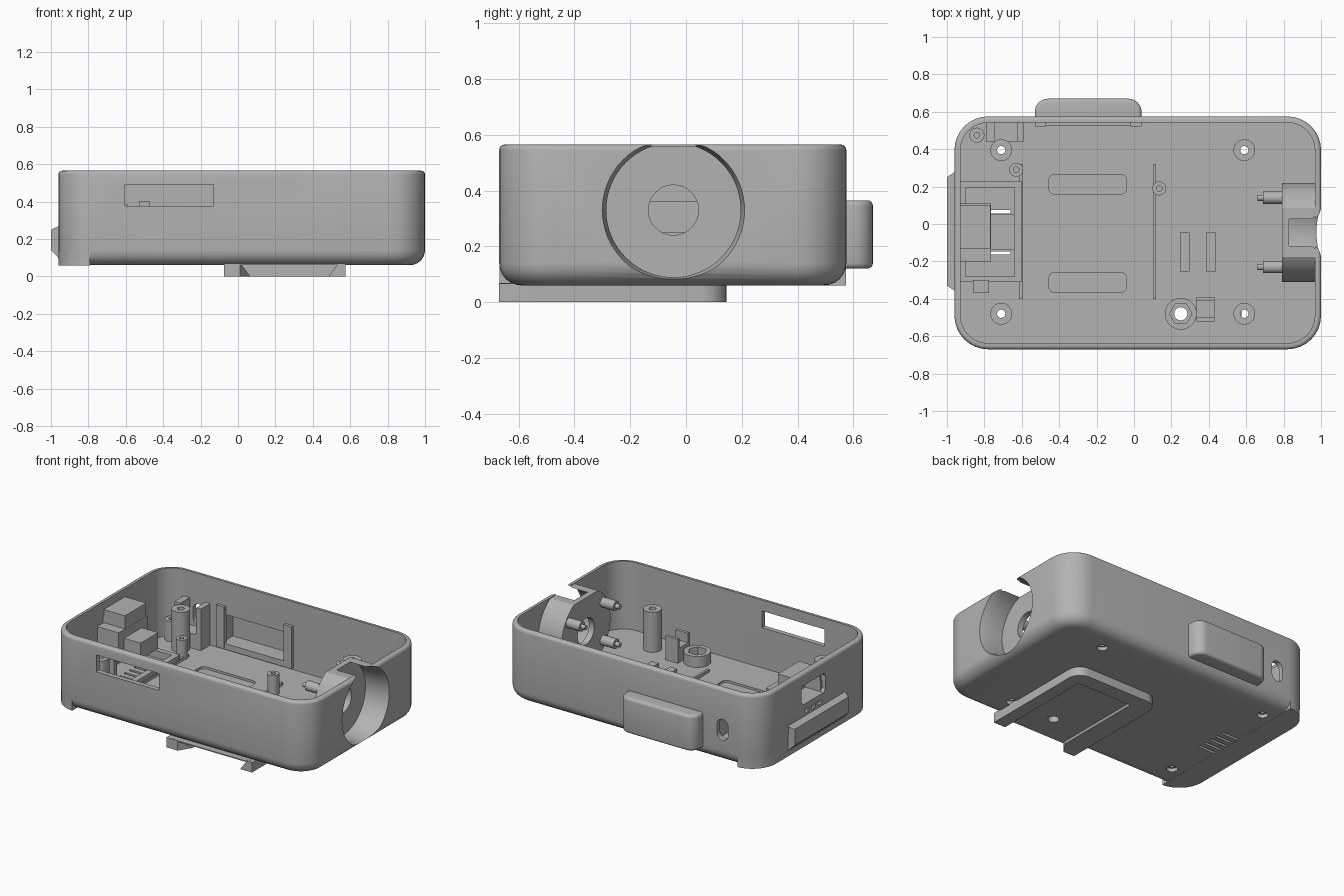
import bpy, bmesh, math
from mathutils import Vector

if "Cube" in bpy.data.objects:
    bpy.data.objects.remove(bpy.data.objects["Cube"], do_unlink=True)

grey = bpy.data.materials.new("matte_grey")
grey.use_nodes = True
grey.diffuse_color = (0.45, 0.45, 0.45, 1)
grey.node_tree.nodes["Principled BSDF"].inputs["Base Color"].default_value = grey.diffuse_color
parts = []


def skin(name, rings, closed=False):
    """Solid skinned over equal rings, capped or closed on itself."""
    bm = bmesh.new()
    vs = [[bm.verts.new(p) for p in ring] for ring in rings]
    n = len(vs[0])
    pairs = list(zip(vs, vs[1:])) + ([(vs[-1], vs[0])] if closed else [])
    for a, b in pairs:
        for i in range(n):
            j = (i + 1) % n
            bm.faces.new((a[i], a[j], b[j], b[i]))
    if not closed:
        bm.faces.new(vs[0])
        bm.faces.new(vs[-1])
    bmesh.ops.recalc_face_normals(bm, faces=bm.faces)
    me = bpy.data.meshes.new(name)
    bm.to_mesh(me)
    bm.free()
    me.materials.append(grey)
    ob = bpy.data.objects.new(name, me)
    bpy.context.collection.objects.link(ob)
    parts.append(ob)
    return ob


def box(name, x0, x1, y0, y1, z0, z1):
    return skin(name, [[(x0, y0, z), (x1, y0, z), (x1, y1, z), (x0, y1, z)] for z in (z0, z1)])


def loft(name, x0, x1, y0, y1, r, levels, seg=8):
    """Rounded rectangle stacked through (height, inset) levels."""
    rings = []
    for z, d in levels:
        ring = []
        corners = [(x1 - r, y1 - r), (x0 + r, y1 - r), (x0 + r, y0 + r), (x1 - r, y0 + r)]
        for k, (cx, cy) in enumerate(corners):
            for i in range(seg + 1):
                a = math.pi / 2 * (k + i / seg)
                ring.append((cx + (r - d) * math.cos(a), cy + (r - d) * math.sin(a), z))
        rings.append(ring)
    return skin(name, rings)


def turn(name, profile, cx, cy, cz=0, axis="Z", seg=32, closed=False):
    """Revolve (radius, height) points around the z or x axis."""
    rings = []
    for r, h in profile:
        ring = []
        for i in range(seg):
            a = 2 * math.pi * i / seg
            p = (r * math.cos(a), r * math.sin(a))
            off = (p[0], p[1], h) if axis == "Z" else (h, p[0], p[1])
            ring.append(Vector((cx, cy, cz)) + Vector(off))
        rings.append(ring)
    return skin(name, rings, closed)


def tube(name, x, y, r, hole, z0, z1):
    return turn(name, [(r, z0), (r, z1), (hole, z1), (hole, z0)], x, y, closed=True)


def boolean(target, op, *tools):
    for tool in tools:
        mod = target.modifiers.new("bool", "BOOLEAN")
        mod.operation, mod.solver, mod.object = op, "EXACT", tool
        bpy.context.view_layer.objects.active = target
        bpy.ops.object.modifier_apply(modifier=mod.name)
        parts.remove(tool)
        bpy.data.objects.remove(tool, do_unlink=True)


def arc(z, r, a0, a1, n=6):
    """Fillet levels: quarter round centred at height z."""
    angles = [math.radians(a0 + (a1 - a0) * i / n) for i in range(n + 1)]
    return [(z + r * math.sin(a), r - r * math.cos(a)) for a in angles]


X0, X1, Y0, Y1 = -0.96, 1.0, -0.67, 0.575
FLOOR, TOP = 0.10, 0.565
CY, CZ = -0.045, 0.33

# Shell with rounded lower edge, square end foot, side bump and end ridge
shell = loft("case_shell", X0, X1, Y0, Y1, 0.18, arc(0.14, 0.08, -90, 0) + arc(TOP - 0.02, 0.02, 0, 90, 4))
foot = loft("foot", X0, X1, Y0, Y1, 0.18, [(0.059, 0.001), (0.16, 0.001)])
boolean(foot, "DIFFERENCE", box("trim", -0.79, 1.2, -1, 1, 0, 0.4))
ridge_profile = [(-0.9, 0.062), (-0.925, 0.062), (-1.0, 0.14), (-1.0, 0.25), (-0.955, 0.27), (-0.9, 0.27)]
ridge = skin("ridge", [[(x, y + (s * 0.03 if x < -0.99 else 0), z) for x, z in ridge_profile]
                       for y, s in ((-0.36, 1), (0.28, -1))])
bump = loft("bump", -0.53, 0.04, 0.4, 0.67, 0.07, arc(0.14, 0.02, -90, 0, 4) + arc(0.345, 0.02, 0, 90, 4))
boolean(shell, "UNION", foot, ridge, bump)

# Open interior, and the pocket behind the bump
boolean(shell, "DIFFERENCE",
        loft("cavity", X0 + 0.033, X1 - 0.033, Y0 + 0.033, Y1 - 0.033, 0.147, [(FLOOR, 0), (0.8, 0)]),
        box("pocket", -0.49, 0.0, 0.5, 0.645, 0.15, 0.34))

# Round cup in the end wall
cup = turn("cup", [(0.265, 0.79), (0.265, 0.97)], 0, CY, CZ, "X", 64)
boolean(cup, "INTERSECT", box("cup_limit", 0.5, 1.2, -0.5, 0.5, 0.085, 0.56))
boolean(shell, "UNION", cup)
boolean(shell, "DIFFERENCE",
        turn("bore", [(0.241, 0.83), (0.241, 0.95), (0.255, 1.0), (0.269, 1.05)], 0, CY, CZ, "X", 64),
        turn("cup_hole", [(0.09, 0.7), (0.09, 0.9)], 0, CY, CZ, "X"))

# Openings in the walls
boolean(shell, "DIFFERENCE", box("front_window", -0.605, -0.13, -0.8, -0.6, 0.375, 0.49))
side_slot = [[(-0.68 + 0.042 * math.cos(a), y, 0.285 + 0.042 * math.sin(a) + (0.03 if math.sin(a) > 0 else -0.03))
              for a in [math.tau * (i + 0.5) / 20 for i in range(20)]] for y in (0.5, 0.62)]
port = [(-0.14, 0.37), (-0.12, 0.35), (0.10, 0.35), (0.12, 0.37), (0.12, 0.46), (0.10, 0.48), (-0.12, 0.48), (-0.14, 0.46)]
boolean(shell, "DIFFERENCE", skin("side_slot", side_slot),
        skin("port", [[(x, y, z) for y, z in port] for x in (-1.1, -0.9)]))
for y in (-0.08, -0.01, 0.06):
    boolean(shell, "DIFFERENCE", box("light_hole", -1.1, -0.9, y - 0.02, y + 0.02, 0.285, 0.31))

# Holes, vents and shallow recesses in the floor
posts = [(x, y) for x in (-0.71, 0.59) for y in (-0.48, 0.395)]
for x, y in posts:
    boolean(shell, "DIFFERENCE",
            turn("screw_hole", [(0.035, 0), (0.035, 0.085), (0.022, 0.085), (0.022, 0.2)], x, y))
for i in range(5):
    y = CY + (i - 2) * 0.055
    boolean(shell, "DIFFERENCE", box("vent", -0.79, -0.66, y - 0.009, y + 0.009, 0, 0.2))
for y in (-0.365, 0.16):
    boolean(shell, "DIFFERENCE", loft("recess", -0.455, -0.04, y, y + 0.105, 0.03, [(0.085, 0), (0.2, 0)], 4))

# Sliding mount below, open to the front with a dovetail channel
mount = loft("mount_rail", -0.075, 0.575, -0.67, 0.145, 0.09, [(0, 0), (0.068, 0)])
front_fill = box("rail_ends", -0.075, 0.575, -0.67, -0.55, 0.0005, 0.0675)
boolean(mount, "UNION", front_fill)
channel = [(0.08, -0.02), (0.47, -0.02), (0.53, 0.061), (0.02, 0.061)]
boolean(mount, "DIFFERENCE", skin("channel", [[(x, y, z) for x, z in channel] for y in (-0.8, 0.04)]))
for side in (-1, 1):
    wedge = [(0.25 + side * 0.1, -0.75), (0.25 + side * 0.29, -0.75), (0.25 + side * 0.15, -0.53), (0.25 + side * 0.1, -0.53)]
    boolean(mount, "DIFFERENCE", skin("flare", [[(x, y, z) for x, y in wedge] for z in (-0.1, 0.061)]))
boolean(mount, "DIFFERENCE", turn("bolt_hole", [(0.035, -0.1), (0.035, 0.2)], 0.25, -0.48))
boolean(shell, "DIFFERENCE", turn("bolt_hole", [(0.035, 0), (0.035, 0.2)], 0.25, -0.48))

# Standing posts and bolt socket
for x, y in posts:
    tube("board_post", x, y, 0.058, 0.022, 0.095, 0.375)
for x, y in ((-0.63, 0.29), (0.135, 0.19)):
    tube("small_post", x, y, 0.037, 0.015, 0.095, 0.235)
tube("corner_post", -0.84, 0.475, 0.04, 0.015, 0.095, 0.24)
socket = tube("bolt_socket", 0.25, -0.48, 0.085, 0.035, 0.095, 0.175)
boolean(socket, "DIFFERENCE", turn("hex", [(0.06, 0.11), (0.06, 0.3)], 0.25, -0.48, seg=6))
box("socket_block", 0.335, 0.43, -0.52, -0.39, 0.095, 0.2)
box("socket_block_back", 0.335, 0.43, -0.41, -0.39, 0.095, 0.265)
box("socket_block_front", 0.335, 0.43, -0.52, -0.5, 0.095, 0.265)

# Pins on the inner face of the cup
for y in (-0.23, 0.14):
    for z in (0.2, 0.46):
        turn("cup_pin", [(0.033, 0.795), (0.033, 0.69), (0.016, 0.69), (0.016, 0.66)], 0, y, z, "X", 20)

# Floor ribs
for x in (-0.605, 0.11):
    box("floor_rib", x - 0.008, x + 0.008, -0.4, 0.32, 0.095, 0.12)
for x in (0.245, 0.385):
    box("support_bar", x, x + 0.052, -0.255, -0.045, 0.095, 0.14)

# Connector housing with tray
tray = box("connector_tray", -0.93, -0.6, -0.31, 0.23, 0.095, 0.15)
boolean(tray, "DIFFERENCE", box("tray_well", -0.9, -0.64, -0.28, 0.195, 0.0, 0.3))
box("tray_tab", -0.86, -0.775, -0.37, -0.3, 0.095, 0.2)
housing = box("connector_housing", -0.935, -0.765, -0.2, 0.11, 0.22, 0.42)
boolean(housing, "UNION", box("housing_top", -0.934, -0.766, -0.13, 0.10, 0.3, 0.51))
boolean(housing, "DIFFERENCE", box("housing_mouth", -1, -0.82, -0.12, 0.09, 0.35, 0.48))
box("housing_nose", -0.77, -0.64, -0.14, 0.05, 0.25, 0.36)
for y in (-0.2, 0.08):
    box("housing_leg", -0.93, -0.8, y, y + 0.03, 0.095, 0.25)

# Jack holder behind the side slot
holder = box("jack_holder", -0.79, -0.59, 0.44, 0.548, 0.095, 0.385)
boolean(holder, "DIFFERENCE", box("jack_gap", -0.745, -0.625, 0.4, 0.6, 0.2, 0.5))

# Frame around the pocket
for x in (-0.53, -0.02):
    box("pocket_post", x, x + 0.06, 0.52, 0.545, 0.12, 0.4)
box("pocket_sill", -0.53, 0.04, 0.525, 0.545, 0.11, 0.15)

# Soft shading with crisp edges
bpy.ops.object.select_all(action="DESELECT")
for ob in parts:
    ob.select_set(True)
bpy.context.view_layer.objects.active = shell
bpy.ops.object.shade_smooth_by_angle(angle=math.radians(30))
